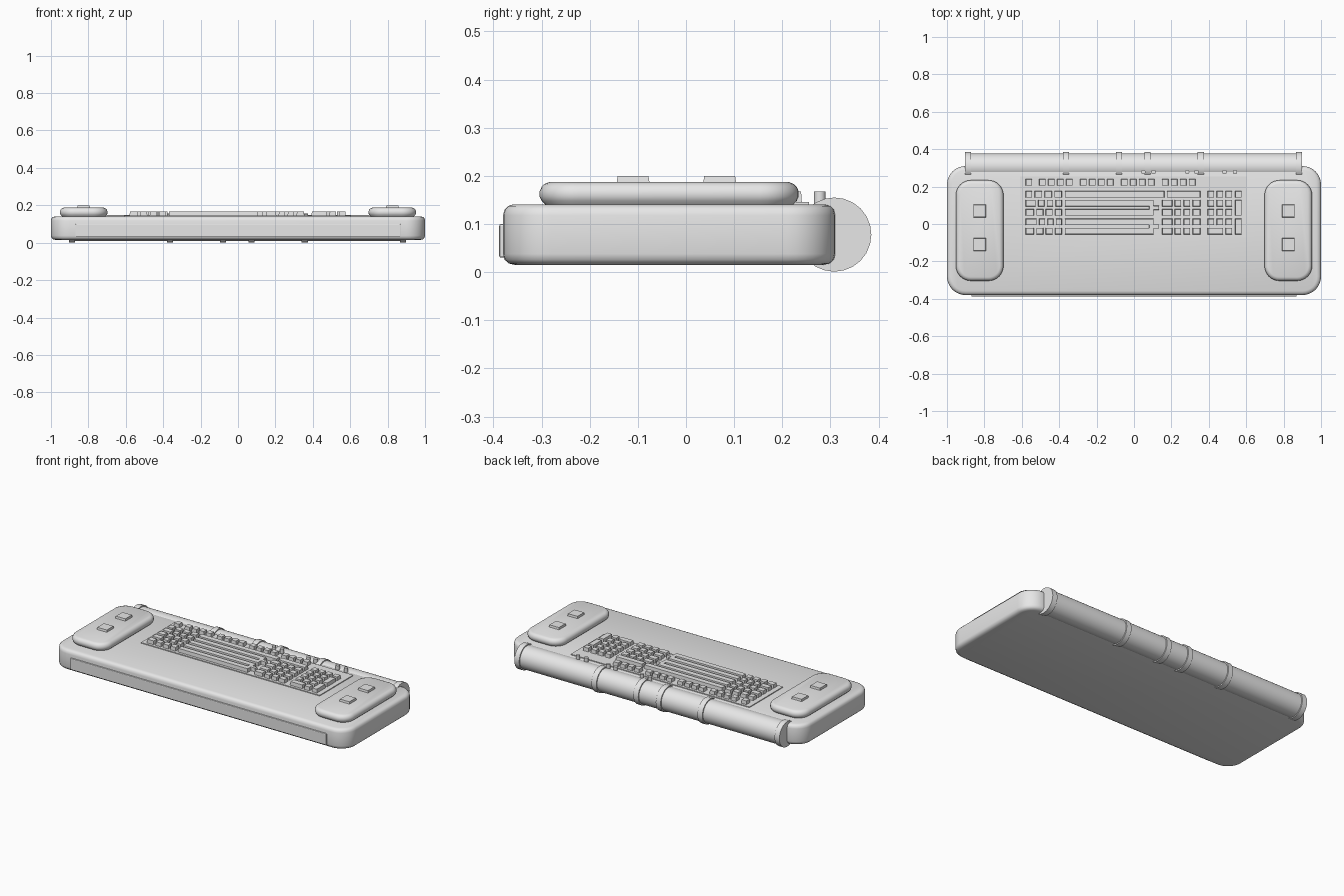
import bpy, bmesh, math
from mathutils import Matrix

cube = bpy.data.objects.get("Cube")
if cube:
    bpy.data.objects.remove(cube, do_unlink=True)

grey = bpy.data.materials.new("light_grey_plastic")
grey.use_nodes = True
colour = (0.8, 0.8, 0.8, 1)
grey.diffuse_color = colour
grey.node_tree.nodes["Principled BSDF"].inputs["Base Color"].default_value = colour


def finish(name, bm, smooth=True):
    bmesh.ops.recalc_face_normals(bm, faces=bm.faces)
    mesh = bpy.data.meshes.new(name)
    bm.to_mesh(mesh)
    bm.free()
    mesh.materials.append(grey)
    obj = bpy.data.objects.new(name, mesh)
    bpy.context.collection.objects.link(obj)
    if smooth:
        bpy.ops.object.select_all(action="DESELECT")
        obj.select_set(True)
        bpy.context.view_layer.objects.active = obj
        bpy.ops.object.shade_smooth_by_angle(angle=math.radians(35))
    return obj


def rounded_slab(name, x0, x1, y0, y1, radius, profile, steps=8):
    """Loft a rounded rectangle through (inset, z) rings."""
    bm = bmesh.new()
    rings = []
    for inset, z in profile:
        ring, r = [], radius - inset
        corners = [(x1, y1, -1, -1), (x0, y1, 1, -1), (x0, y0, 1, 1), (x1, y0, -1, 1)]
        for q, (cx, cy, sx, sy) in enumerate(corners):
            for i in range(steps + 1):
                a = math.pi / 2 * (q + i / steps)
                ring.append(bm.verts.new((cx + sx * radius + r * math.cos(a),
                                          cy + sy * radius + r * math.sin(a), z)))
        rings.append(ring)
    n = len(rings[0])
    for low, high in zip(rings, rings[1:]):
        for i in range(n):
            j = (i + 1) % n
            bm.faces.new((low[i], low[j], high[j], high[i]))
    bm.faces.new(rings[0])
    bm.faces.new(rings[-1])
    return finish(name, bm)


def add_block(bm, x0, x1, y0, y1, z0, z1, taper=0.0):
    """Box whose top is drawn in by the taper."""
    verts = bmesh.ops.create_cube(bm, size=1)["verts"]
    for v in verts:
        t = taper if v.co.z > 0 else 0
        v.co.x = x1 - t if v.co.x > 0 else x0 + t
        v.co.y = y1 - t if v.co.y > 0 else y0 + t
        v.co.z = z1 if v.co.z > 0 else z0


def add_rod(bm, centre, radius, depth, axis="Z", sides=24):
    turn = Matrix.Rotation(math.pi / 2, 4, "Y") if axis == "X" else Matrix()
    bmesh.ops.create_cone(bm, cap_ends=True, segments=sides, radius1=radius, radius2=radius,
                          depth=depth, matrix=Matrix.Translation(centre) @ turn)


# Main body and front strip
rounded_slab("body", -1, 1, -0.38, 0.31, 0.1,
             [(0.025, 0.015), (0.012, 0.018), (0.003, 0.026), (0, 0.038), (0, 0.118),
              (0.003, 0.13), (0.01, 0.137), (0.022, 0.141)])
bm = bmesh.new()
add_block(bm, -0.87, 0.87, -0.388, -0.36, 0.03, 0.1)
strip = finish("front_strip", bm, False)
bevel = strip.modifiers.new("bevel", "BEVEL")
bevel.width, bevel.segments = 0.004, 2

# Side pads, each with two square buttons
for side, label in ((-1, "right"), (1, "left")):
    cx = side * 0.825
    rounded_slab(label + "_pad", cx - 0.127, cx + 0.127, -0.304, 0.234, 0.08,
                 [(0.014, 0.138), (0.004, 0.148), (0, 0.157), (0, 0.168),
                  (0.004, 0.177), (0.01, 0.183), (0.02, 0.187)])
    bm = bmesh.new()
    for y in (0.07, -0.11):
        add_block(bm, cx - 0.035, cx + 0.035, y - 0.035, y + 0.035, 0.18, 0.2, 0.003)
    finish(label + "_pad_buttons", bm, False)

# Keyboard plate
bm = bmesh.new()
add_block(bm, -0.61, 0.605, -0.071, 0.255, 0.13, 0.146)
finish("keyboard_plate", bm, False)

# Keys
KEY, TOP = 0.036, 0.168
rows = [0.159, 0.111, 0.062, 0.011, -0.038]
bm = bmesh.new()


def key(x0, x1, y, half=KEY / 2):
    add_block(bm, x0, x1, y - half, y + half, 0.14, TOP, 0.002)


def key_run(x, y, widths, gap=0.012):
    for w in widths:
        key(x, x + w, y)
        x += w + gap


key_run(-0.58, 0.223, [KEY])
for group in range(4):
    key_run(-0.508 + group * 0.219, 0.223, [KEY] * 4)
first_widths = [0.036, 0.055, 0.046, 0.06, 0.046]
for y, first in zip(rows, first_widths):
    rest = (0.195 - first - 3 * 0.012) / 3
    key_run(-0.58, y, [first] + [rest] * 3)
    if y == rows[0]:
        key(-0.37, 0.163, y)
        key(0.175, 0.355, y)
    else:
        key(-0.37, 0.105, y)
        key_run(0.15, y, [0.055, 0.036, 0.036, 0.042])
for upper, lower in ((1, 2), (3, 4)):
    key(0.08, 0.135, (rows[upper] + rows[lower]) / 2, 0.012)
finish("main_keys", bm, False)

# Number keys
bm = bmesh.new()
for y in rows[:-1]:
    key_run(0.393, y, [KEY] * 3)
key_run(0.393, rows[-1], [2 * KEY + 0.012, KEY])
key(0.54, 0.576, rows[0])
for upper, lower in ((1, 2), (3, 4)):
    key(0.54, 0.576, (rows[upper] + rows[lower]) / 2, 0.042)
finish("number_keys", bm, False)

# Small pegs behind the keys
bm = bmesh.new()
for x in (0.05, 0.104, 0.284, 0.334, 0.484, 0.54):
    add_rod(bm, (x, 0.278, 0.15), 0.012, 0.034, sides=16)
finish("pegs", bm)

# Rear tube with raised bands
bm = bmesh.new()
add_rod(bm, (0, 0.308, 0.078), 0.07, 1.79, "X", 32)
finish("rear_tube", bm)
bm = bmesh.new()
for x in (-0.888, -0.364, -0.08, 0.072, 0.357, 0.882):
    add_rod(bm, (x, 0.308, 0.078), 0.077, 0.033, "X")
finish("tube_bands", bm)
